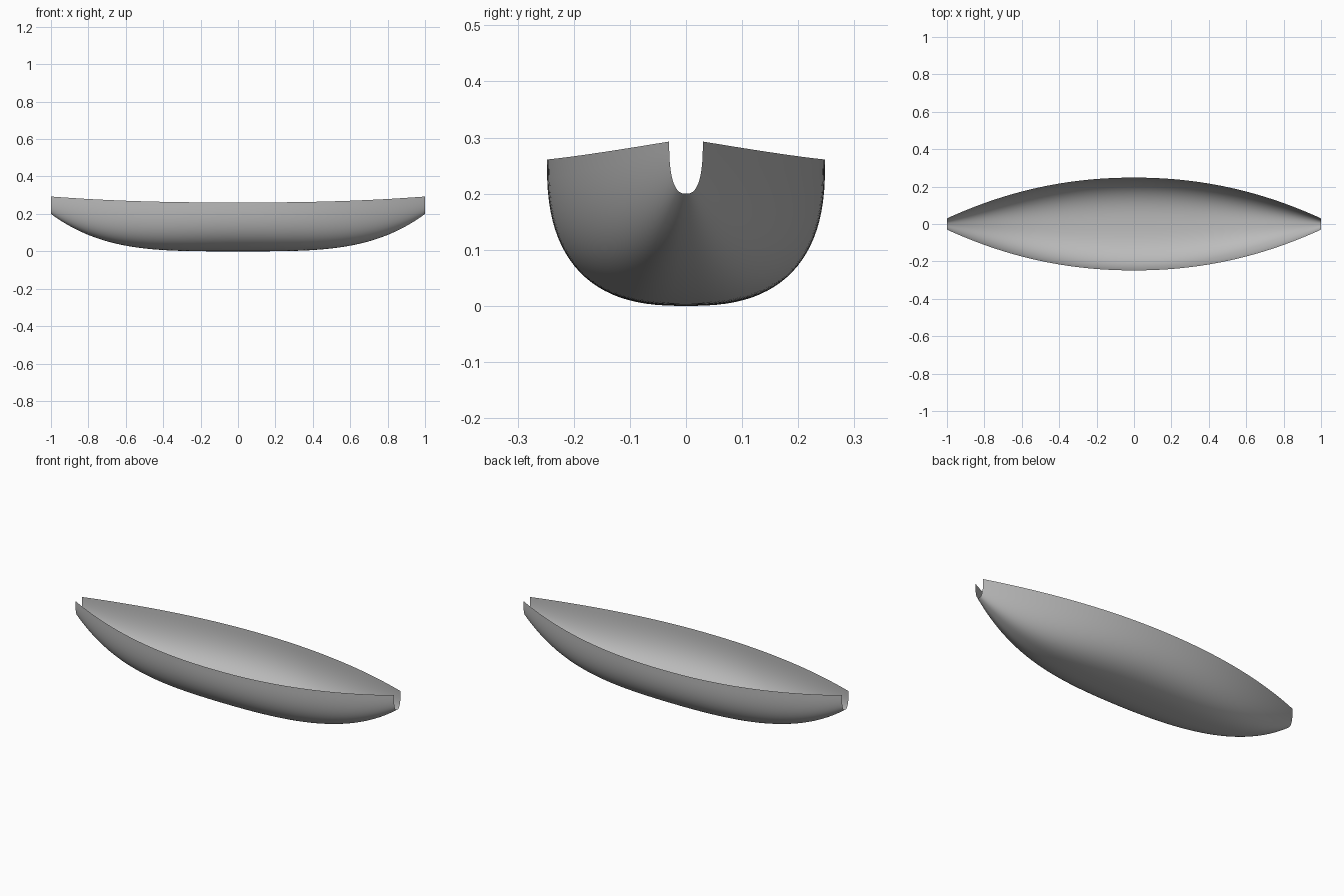
import bpy, bmesh
from math import cos, sin, pi, copysign

cube = bpy.data.objects.get("Cube")
if cube:
    bpy.data.objects.remove(cube, do_unlink=True)

STATIONS, RIBS = 96, 48
FULLNESS = 2 / 2.6          # superellipse power of the cross-sections


def half_beam(x):
    return 0.03 + 0.218 * (1 - abs(x) ** 2.1)


def sheer(x):
    return 0.261 + 0.032 * abs(x) ** 2.4


def keel(x):
    return 0.2 * abs(x) ** 3.7


def power(v):
    return copysign(abs(v) ** FULLNESS, v)


# Plain grey hull colour
grey = bpy.data.materials.new("hull_grey")
grey.use_nodes = True
colour = (0.5, 0.5, 0.5, 1)
grey.diffuse_color = colour
grey.node_tree.nodes["Principled BSDF"].inputs["Base Color"].default_value = colour

# Open hull shell lofted through rounded sections
bm = bmesh.new()
rows = []
for i in range(STATIONS + 1):
    x = -cos(pi * i / STATIONS)
    w, top, low = half_beam(x), sheer(x), keel(x)
    row = []
    for j in range(RIBS + 1):
        a = pi * j / RIBS
        row.append(bm.verts.new((x, -w * power(cos(a)), top - (top - low) * power(max(sin(a), 0)))))
    rows.append(row)
for r, s in zip(rows, rows[1:]):
    for j in range(RIBS):
        bm.faces.new((r[j], r[j + 1], s[j + 1], s[j])).normal_flip()

mesh = bpy.data.meshes.new("boat_hull")
bm.to_mesh(mesh)
bm.free()
mesh.materials.append(grey)
hull = bpy.data.objects.new("boat_hull", mesh)
bpy.context.collection.objects.link(hull)

# Smooth shading
bpy.context.view_layer.objects.active = hull
hull.select_set(True)
bpy.ops.object.shade_smooth()
